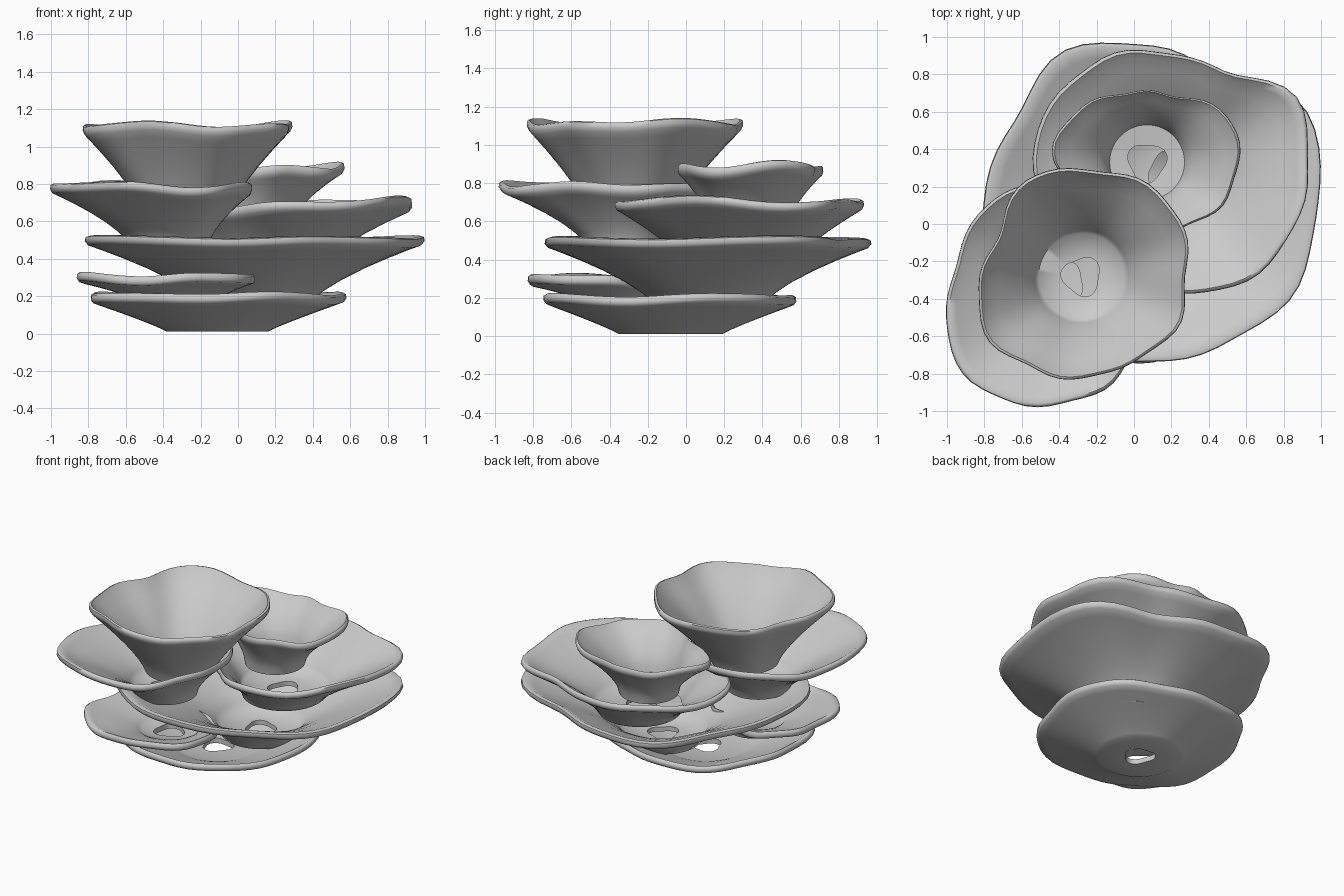
import bpy, math

if "Cube" in bpy.data.objects:
    bpy.data.objects.remove(bpy.data.objects["Cube"])

SEG = 60
HOLE = 0.1
STEPS = (0.06, 0.15, 0.3, 0.5, 0.7, 0.87)


def ring_value(vals, a):
    """Smooth periodic interpolation of values spaced evenly round a circle."""
    n = len(vals)
    u = a / (2 * math.pi) * n
    i = int(u)
    t = u - i
    p0, p1, p2, p3 = (vals[(i + k) % n] for k in (-1, 0, 1, 2))
    return 0.5 * (2 * p1 + (p2 - p0) * t + (2 * p0 - 5 * p1 + 4 * p2 - p3) * t * t
                  + (3 * p1 - p0 - 3 * p2 + p3) * t ** 3)


def make_profile(power):
    """Cross-section: (blend foot to rim, height fraction, upward offset); None = hole edge."""
    pts = [(None, 0.02, 0.0), (0.0, 0.0, 0.0)]
    pts += [(u, u ** power, 0.0) for u in STEPS]
    pts += [(0.97, 0.98, 0.0), (1.0, 1.0, 0.014), (0.993, 1.0, 0.036), (0.955, 0.985, 0.048)]
    pts += [(u, u ** power, 0.045) for u in reversed(STEPS)]
    return pts + [(0.0, 0.02, 0.045), (None, 0.0, 0.04)]


def plate(name, cx, cy, base, top, radii, phase, foot, power, shift=(0, 0), amp=0.01):
    """Wavy funnel-shaped shell with a hole in its floor."""
    profile = make_profile(power)
    mean = sum(radii) / len(radii)
    h = top - base - 0.05
    verts = []
    for s in range(SEG):
        a = 2 * math.pi * s / SEG
        rim = ring_value(radii, a) + 0.008 * math.sin(9 * a + phase)
        wave = 0.12 * (rim - mean) + amp * (math.sin(5 * a + phase) + math.sin(3 * a - phase))
        for u, g, off in profile:
            if u is None:
                r, u = HOLE + 0.012 * math.sin(3 * a + phase), 0.0
            else:
                r = foot * (1 - u) + rim * u
            verts.append((cx + shift[0] * (1 - u) + r * math.cos(a),
                          cy + shift[1] * (1 - u) + r * math.sin(a),
                          base + g * h + off + wave * u))
    n = len(profile)
    faces = []
    for s in range(SEG):
        t = (s + 1) % SEG
        for k in range(n):
            m = (k + 1) % n
            faces.append((s * n + k, t * n + k, t * n + m, s * n + m))
    me = bpy.data.meshes.new(name)
    me.from_pydata(verts, [], faces)
    ob = bpy.data.objects.new(name, me)
    bpy.context.collection.objects.link(ob)
    bpy.ops.object.select_all(action='DESELECT')
    ob.select_set(True)
    bpy.context.view_layer.objects.active = ob
    bpy.ops.object.mode_set(mode='EDIT')
    bpy.ops.mesh.select_all(action='SELECT')
    bpy.ops.mesh.normals_make_consistent(inside=False)
    bpy.ops.object.mode_set(mode='OBJECT')
    bpy.ops.object.shade_smooth_by_angle(angle=math.radians(60))
    return ob


# lower tiers; radii run counter-clockwise from +x every 30 degrees
plate("bottom_plate", -0.11, -0.08, 0.01, 0.22,
      [.68, .71, .66, .65, .70, .68, .68, .72, .67, .66, .70, .67], 0.5, 0.27, 0.9, amp=0.005)
plate("small_low_plate", -0.37, -0.35, 0.15, 0.315,
      [.44, .33, .26, .32, .42, .46, .47, .53, .50, .47, .50, .50], 2.0, 0.19, 0.6,
      (.04, .03), 0.006)
plate("wide_plate", 0.10, 0.12, 0.12, 0.525,
      [.88, .96, .79, .83, .93, .86, .91, .98, .93, .86, .86, .90], 1.0, 0.26, 0.64, amp=0.005)

# middle tiers
plate("right_middle_plate", 0.18, 0.28, 0.37, 0.715,
      [.75, .79, .62, .64, .70, .72, .72, .52, .50, .63, .71, .74], 3.0, 0.28, 0.75, amp=0.013)
plate("left_middle_plate", -0.45, -0.38, 0.46, 0.805,
      [.53, .55, .58, .58, .60, .54, .54, .61, .62, .59, .58, .54], 4.2, 0.21, 0.65,
      (.08, .07), 0.01)

# top cups
plate("right_top_cup", 0.07, 0.33, 0.55, 0.90,
      [.49, .50, .40, .38, .41, .48, .50, .36, .29, .36, .40, .46], 0.2, 0.20, 0.6)
plate("left_top_cup", -0.28, -0.28, 0.64, 1.13,
      [.56, .61, .60, .57, .60, .50, .54, .60, .56, .55, .53, .58], 5.2, 0.23, 0.77)
